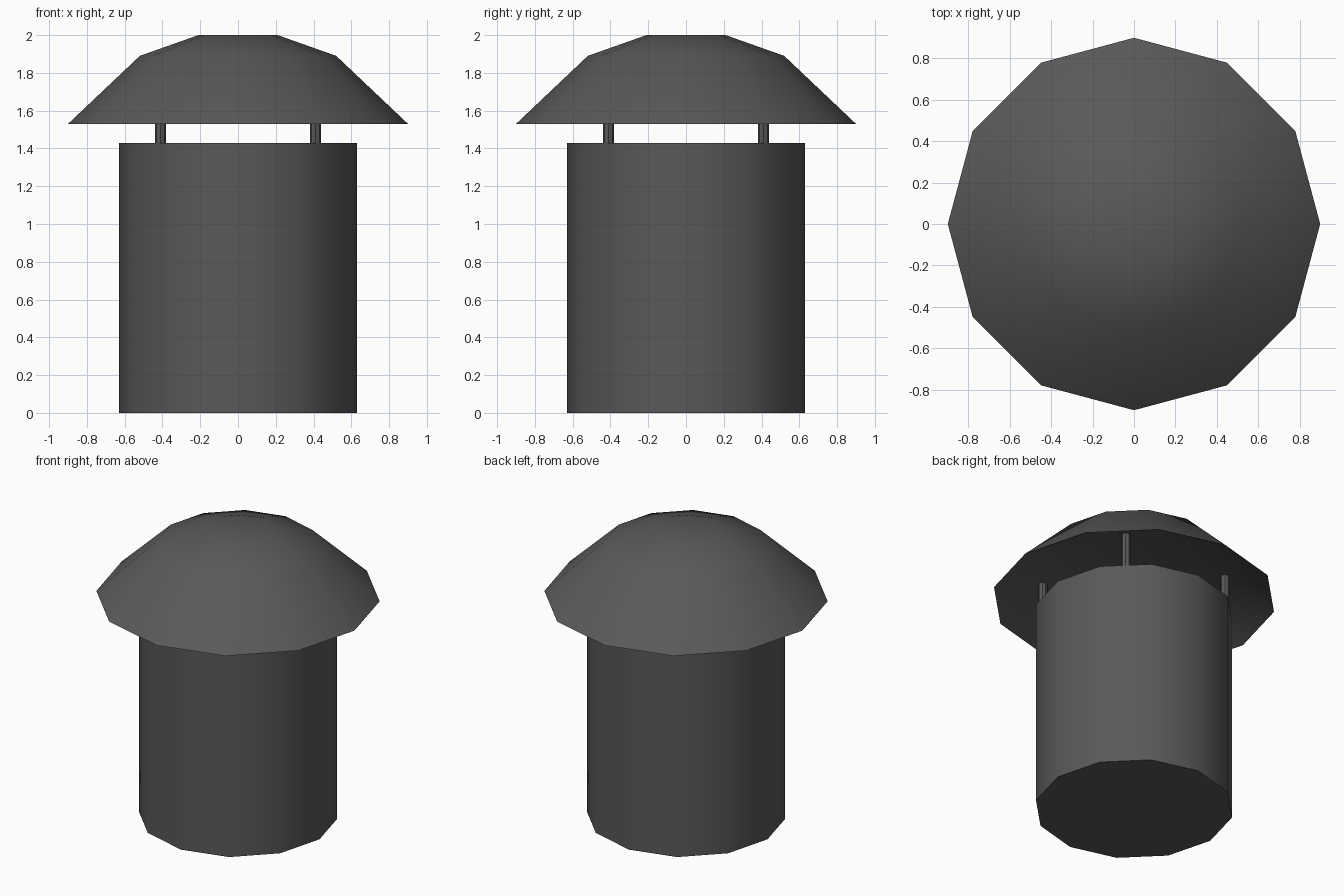
import bpy, bmesh
from math import cos, sin, pi, radians

if "Cube" in bpy.data.objects:
    bpy.data.objects.remove(bpy.data.objects["Cube"])


def lathe(name, profile, sides, center=(0, 0), closed=False):
    """Spin (radius, z) rings; cap the ends, or join last ring to the first when closed."""
    bm = bmesh.new()
    rings = []
    for r, z in profile:
        rings.append([bm.verts.new((center[0] + r * cos(2 * pi * i / sides),
                                    center[1] + r * sin(2 * pi * i / sides), z))
                      for i in range(sides)])
    for a, b in zip(rings, rings[1:]):
        for i in range(sides):
            j = (i + 1) % sides
            bm.faces.new((a[i], a[j], b[j], b[i]))
    bm.faces.new(rings[0][::-1])
    bm.faces.new(rings[-1])
    bmesh.ops.recalc_face_normals(bm, faces=bm.faces)
    mesh = bpy.data.meshes.new(name)
    bm.to_mesh(mesh)
    bm.free()
    obj = bpy.data.objects.new(name, mesh)
    bpy.context.collection.objects.link(obj)
    bpy.ops.object.select_all(action='DESELECT')
    obj.select_set(True)
    bpy.context.view_layer.objects.active = obj
    bpy.ops.object.shade_smooth_by_angle(angle=radians(35))
    mat = bpy.data.materials.get("dark_metal") or bpy.data.materials.new("dark_metal")
    mat.diffuse_color = (0.1, 0.1, 0.1, 1)
    mat.use_nodes = True
    mat.node_tree.nodes["Principled BSDF"].inputs["Base Color"].default_value = mat.diffuse_color
    mesh.materials.append(mat)
    return obj


# Twelve-sided vent pipe
lathe("pipe", [(0.63, 0), (0.63, 1.43)], 12)

# Domed rain cap with a recessed underside
lathe("rain_cap", [(0.65, 1.667), (0.9, 1.53), (0.52, 1.89), (0.21, 2.0)], 12)

# Four support posts between pipe and cap
for n, (sx, sy) in enumerate([(1, 1), (-1, 1), (-1, -1), (1, -1)]):
    lathe(f"support_post_{n + 1}", [(0.029, 1.42), (0.029, 1.67)], 8,
          (0.41 * sx, 0.41 * sy))
